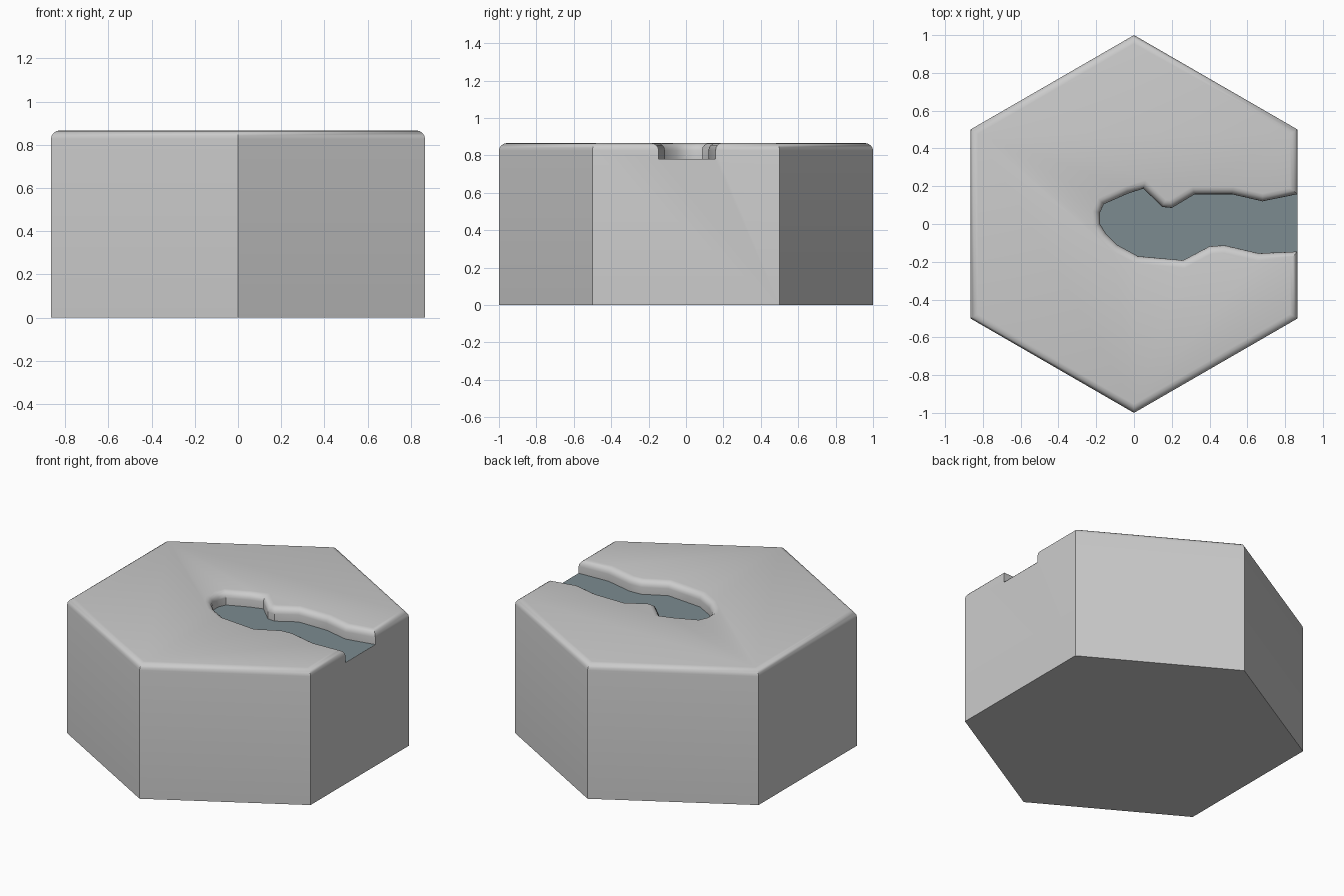
import bpy, bmesh, math

if "Cube" in bpy.data.objects:
    bpy.data.objects.remove(bpy.data.objects["Cube"])

TOP, FLOOR, SIDE = 0.866, 0.78, math.sqrt(3) / 2
BEVEL = 0.04

# River banks, from the upper mouth around the spring to the lower mouth
banks = [(SIDE, 0.158), (0.68, 0.12), (0.52, 0.157), (0.32, 0.157), (0.2, 0.085),
         (0.15, 0.09), (0.05, 0.187), (-0.03, 0.162), (-0.16, 0.105), (-0.18, 0.06),
         (-0.18, 0.0), (-0.15, -0.05), (-0.09, -0.11), (0.02, -0.17), (0.26, -0.192),
         (0.40, -0.118), (0.48, -0.113), (0.66, -0.155), (SIDE, -0.146)]
# Hexagon corners, clockwise from the lower right
corners = [(math.cos(a) * 1.0, math.sin(a) * 1.0)
           for a in (math.radians(-30 - 60 * i) for i in range(6))]


def make_object(name, bm):
    bmesh.ops.recalc_face_normals(bm, faces=bm.faces)
    mesh = bpy.data.meshes.new(name)
    bm.to_mesh(mesh)
    bm.free()
    obj = bpy.data.objects.new(name, mesh)
    bpy.context.collection.objects.link(obj)
    return obj


# Land: hexagonal block with the river notch cut out of its top
bm = bmesh.new()
ring = lambda pts, z: [bm.verts.new((x, y, z)) for x, y in pts]
bank_top, bank_low = ring(banks, TOP), ring(banks, FLOOR)
hex_top, hex_low = ring(corners, TOP), ring(corners, 0)
top_face = bm.faces.new(bank_top + hex_top)
bm.faces.new(hex_low)
for i in range(len(banks) - 1):
    bm.faces.new((bank_top[i], bank_top[i + 1], bank_low[i + 1], bank_low[i]))
for i in range(5):
    bm.faces.new((hex_top[i], hex_top[i + 1], hex_low[i + 1], hex_low[i]))
# Side face with the river mouth
bm.faces.new((hex_top[5], bank_top[0], bank_low[0], bank_low[-1], bank_top[-1],
              hex_top[0], hex_low[0], hex_low[5]))
bm.faces.new(bank_low)
bmesh.ops.recalc_face_normals(bm, faces=bm.faces)
# Rounded rim along the outer edge and both banks
bmesh.ops.bevel(bm, geom=list(top_face.edges), offset=BEVEL, offset_type='OFFSET',
                segments=4, profile=0.5, affect='EDGES', clamp_overlap=False)
land = make_object("land_tile", bm)
bpy.context.view_layer.objects.active = land
land.select_set(True)
bpy.ops.object.shade_smooth_by_angle(angle=math.radians(35))

# Water: flat sheet on the channel floor
bm = bmesh.new()
bm.faces.new([bm.verts.new((x, y, FLOOR + 0.001)) for x, y in reversed(banks)])
bmesh.ops.recalc_face_normals(bm, faces=bm.faces)
water = make_object("river_water", bm)
if water.data.polygons[0].normal.z < 0:
    water.data.flip_normals()
mat = bpy.data.materials.new("water")
mat.diffuse_color = (0.2, 0.26, 0.28, 1)
mat.use_nodes = True
mat.node_tree.nodes["Principled BSDF"].inputs["Base Color"].default_value = mat.diffuse_color
water.data.materials.append(mat)
